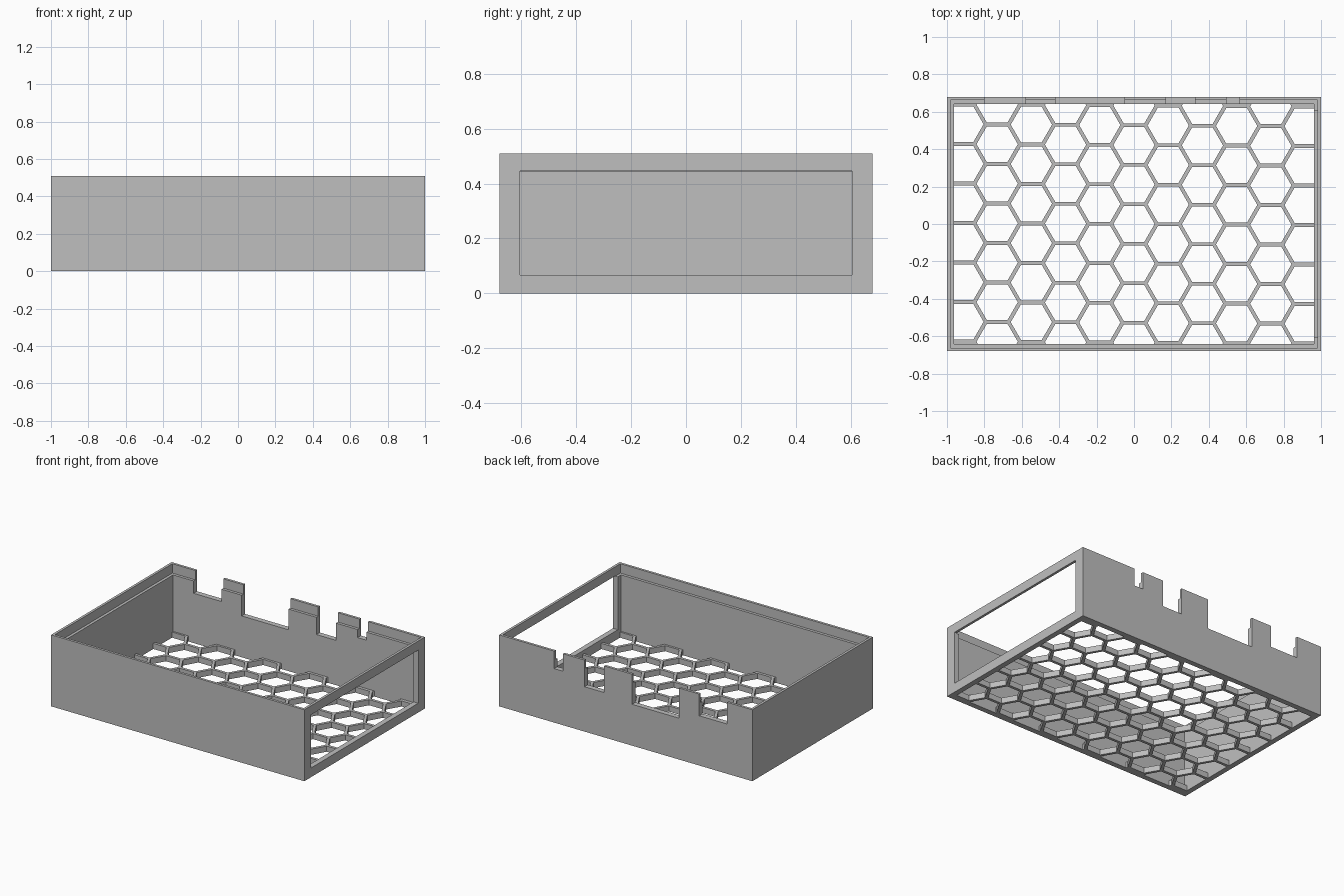
import bpy
import bmesh
import math
from mathutils import Matrix, Vector

default = bpy.data.objects.get("Cube")
if default:
    bpy.data.objects.remove(default, do_unlink=True)

grey = bpy.data.materials.new("plain grey")
grey.use_nodes = True
colour = (0.52, 0.52, 0.52, 1)
grey.diffuse_color = colour
grey.node_tree.nodes["Principled BSDF"].inputs["Base Color"].default_value = colour

HX, HY, TOP = 1.0, 0.68, 0.51      # outer half sizes and height
WALL, LIP = 0.038, 0.018           # wall and thin upper rim thickness
LIP_Z = 0.443                      # height of the ledge inside the rim
FLOOR = 0.04                       # grille thickness


def make_object(name, bm):
    mesh = bpy.data.meshes.new(name)
    bm.to_mesh(mesh)
    bm.free()
    mesh.materials.append(grey)
    obj = bpy.data.objects.new(name, mesh)
    bpy.context.scene.collection.objects.link(obj)
    return obj


def box(name, low, high):
    low, high = Vector(low), Vector(high)
    bm = bmesh.new()
    place = Matrix.Translation((low + high) / 2) @ Matrix.Diagonal((high - low).to_4d())
    bmesh.ops.create_cube(bm, size=1, matrix=place)
    return make_object(name, bm)


def cut(target, cutter):
    cutter.hide_render = True
    mod = target.modifiers.new("cut", 'BOOLEAN')
    mod.operation = 'DIFFERENCE'
    mod.solver = 'EXACT'
    mod.object = cutter
    bpy.context.view_layer.objects.active = target
    bpy.ops.object.modifier_apply(modifier=mod.name)
    bpy.data.objects.remove(cutter, do_unlink=True)


# Walls: open frame with a rebated rim
walls = box("walls", (-HX, -HY, 0), (HX, HY, TOP))
ix, iy = HX - WALL, HY - WALL
cut(walls, box("cavity", (-ix, -iy, -1), (ix, iy, 1)))
rx, ry = HX - LIP, HY - LIP
cut(walls, box("rebate", (-rx, -ry, LIP_Z), (rx, ry, 1)))

# Side window on +x
cut(walls, box("window", (0.9, -0.605, 0.066), (1.1, 0.605, 0.445)))

# Back wall notches: left, right, bottom
for x0, x1, z in [(-0.8, -0.58, 0.355), (-0.42, -0.05, 0.295),
                  (0.17, 0.325, 0.32), (0.495, 0.565, 0.385)]:
    cut(walls, box("notch", (x0, 0.6, z), (x1, 0.75, 1)))

# Honeycomb floor grille
grille = box("floor_grille", (-ix, -iy, 0), (ix, iy, FLOOR))
PITCH, BAR = 0.2112, 0.02
radius = (PITCH - BAR) / math.sqrt(3)
bm = bmesh.new()
for col in range(11):
    x = (col - 5) * PITCH * math.sqrt(3) / 2
    for row in range(-4, 5):
        y = (row + (0.5 if col % 2 == 0 else 0)) * PITCH - 0.006 * x
        if abs(y) < iy + PITCH / 2 - BAR:
            bmesh.ops.create_cone(bm, cap_ends=True, segments=6,
                                  radius1=radius, radius2=radius, depth=0.3,
                                  matrix=Matrix.Translation((x, y, 0))
                                  @ Matrix.Rotation(math.pi / 6, 4, 'Z'))
cut(grille, make_object("hex_holes", bm))
